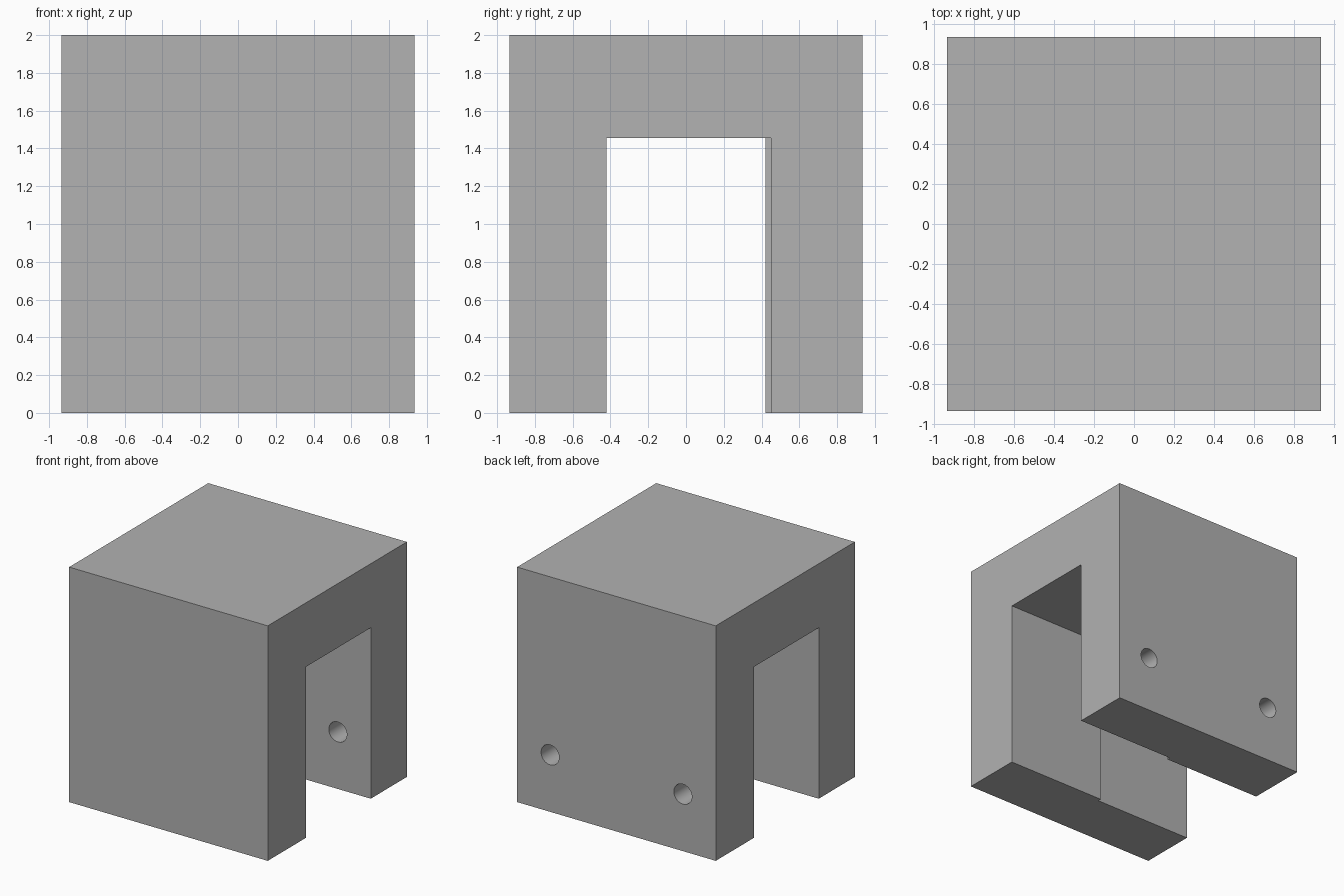
import bpy
import bmesh
from mathutils import Matrix

if "Cube" in bpy.data.objects:
    bpy.data.objects.remove(bpy.data.objects["Cube"], do_unlink=True)

HALF, HEIGHT = 0.935, 2.0
SLOT_TOP, NEAR, FAR = 1.455, 0.42, 0.45
HOLE_X, HOLE_Z, HOLE_R = 0.625, 0.485, 0.085

grey = bpy.data.materials.new("plain grey")
grey.use_nodes = True
colour = (0.445, 0.445, 0.445, 1)
grey.diffuse_color = colour
grey.node_tree.nodes["Principled BSDF"].inputs["Base Color"].default_value = colour


def add_object(name, bm):
    bmesh.ops.recalc_face_normals(bm, faces=bm.faces)
    mesh = bpy.data.meshes.new(name)
    bm.to_mesh(mesh)
    bm.free()
    mesh.materials.append(grey)
    obj = bpy.data.objects.new(name, mesh)
    bpy.context.collection.objects.link(obj)
    return obj


def prism(name, outline, bottom, top):
    """Extrude a plan outline upwards."""
    bm = bmesh.new()
    face = bm.faces.new([bm.verts.new((x, y, bottom)) for x, y in outline])
    new = bmesh.ops.extrude_face_region(bm, geom=[face])["geom"]
    verts = [v for v in new if isinstance(v, bmesh.types.BMVert)]
    bmesh.ops.translate(bm, verts=verts, vec=(0, 0, top - bottom))
    return add_object(name, bm)


def cylinder_y(name, x, y, z, radius, depth):
    bm = bmesh.new()
    bmesh.ops.create_cone(bm, cap_ends=True, segments=48, radius1=radius,
                          radius2=radius, depth=depth)
    bm.transform(Matrix.Translation((x, y, z)) @ Matrix.Rotation(1.5707963, 4, "X"))
    return add_object(name, bm)


def cut(target, cutter):
    cutter.hide_render = True
    mod = target.modifiers.new("cut", "BOOLEAN")
    mod.operation = "DIFFERENCE"
    mod.solver = "EXACT"
    mod.object = cutter
    bpy.context.view_layer.objects.active = target
    bpy.ops.object.modifier_apply(modifier=mod.name)
    bpy.data.objects.remove(cutter, do_unlink=True)


# Solid block
block = prism("bracket_block", [(-HALF, -HALF), (HALF, -HALF), (HALF, HALF), (-HALF, HALF)],
              0, HEIGHT)

# Open slot from side to side, its two halves offset at the middle
end = HALF + 0.1
slot = [(-end, -FAR), (0, -FAR), (0, -NEAR), (end, -NEAR),
        (end, FAR), (0, FAR), (0, NEAR), (-end, NEAR)]
cut(block, prism("slot_cutter", slot, -0.1, SLOT_TOP))

# Two screw holes through the back wall
for side in (-1, 1):
    cut(block, cylinder_y("hole_cutter", side * HOLE_X, 0.7, HOLE_Z, HOLE_R, 0.8))

# Smooth hole walls, sharp block edges
bpy.ops.object.select_all(action="DESELECT")
block.select_set(True)
bpy.context.view_layer.objects.active = block
bpy.ops.object.shade_smooth_by_angle(angle=0.5)
